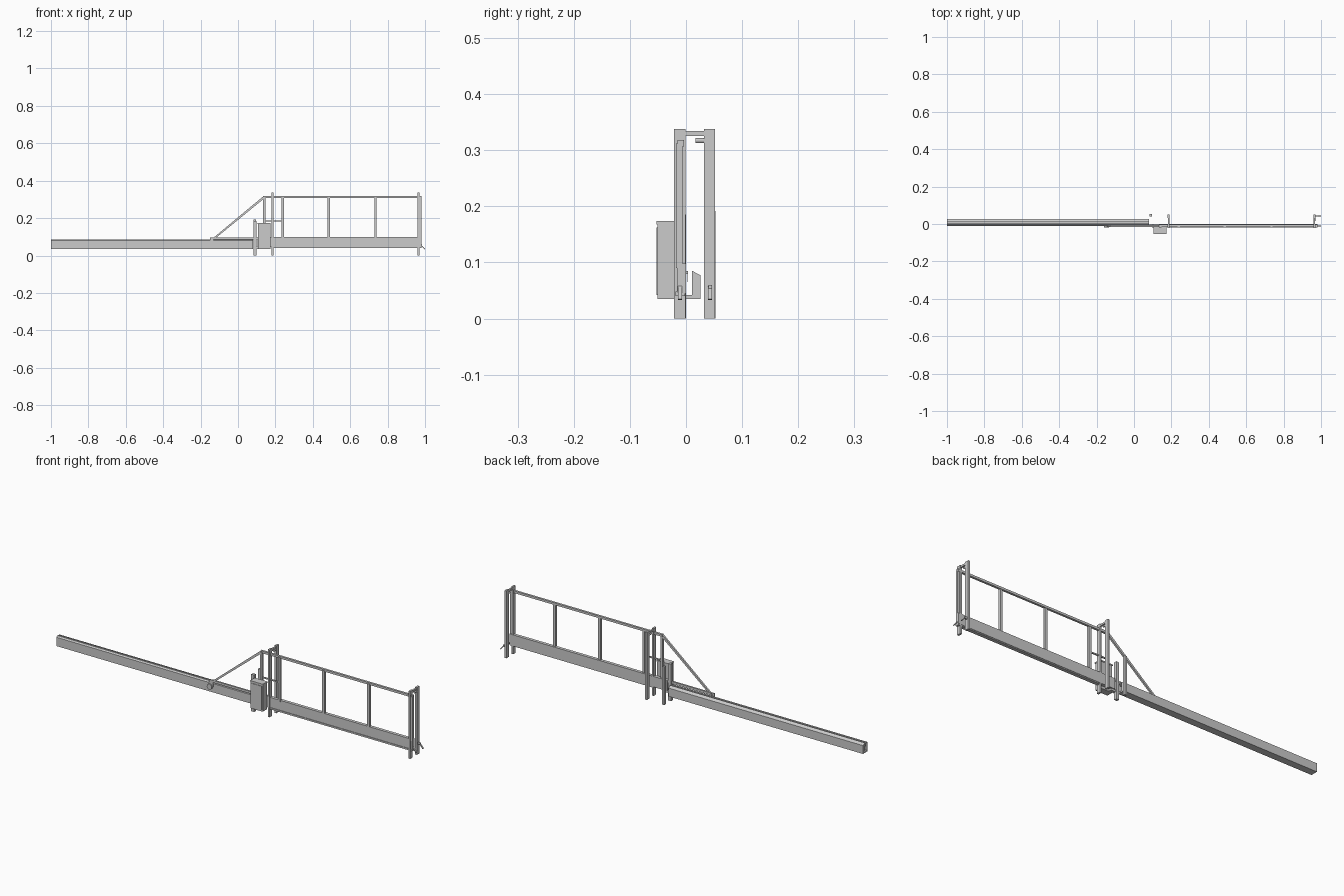
import bpy, bmesh, math
from mathutils import Vector

if "Cube" in bpy.data.objects:
    bpy.data.objects.remove(bpy.data.objects["Cube"])


def box(name, x0, x1, y0, y1, z0, z1):
    bm = bmesh.new()
    bmesh.ops.create_cube(bm, size=1)
    for v in bm.verts:
        v.co = Vector(((x0 + x1) / 2 + v.co.x * (x1 - x0),
                       (y0 + y1) / 2 + v.co.y * (y1 - y0),
                       (z0 + z1) / 2 + v.co.z * (z1 - z0)))
    return finish(name, bm)


def finish(name, bm):
    bmesh.ops.recalc_face_normals(bm, faces=bm.faces)
    me = bpy.data.meshes.new(name)
    bm.to_mesh(me)
    bm.free()
    ob = bpy.data.objects.new(name, me)
    bpy.context.collection.objects.link(ob)
    return ob


def extrude(name, pts, vec):
    bm = bmesh.new()
    face = bm.faces.new([bm.verts.new(p) for p in pts])
    ext = bmesh.ops.extrude_face_region(bm, geom=[face])
    bmesh.ops.translate(bm, vec=vec, verts=[g for g in ext["geom"] if isinstance(g, bmesh.types.BMVert)])
    return finish(name, bm)


def disc(name, x, z, r, y0, y1):
    pts = [(x + r * math.cos(a * math.pi / 8), y0, z + r * math.sin(a * math.pi / 8)) for a in range(16)]
    return extrude(name, pts, (0, y1 - y0, 0))


# Fixed channel track with thick rear wall, sloped top and front lip
profile = [(-.010, .035), (.026, .035), (.026, .077), (.011, .085), (.011, .042),
           (-.007, .042), (-.007, .079), (.003, .079), (.003, .065), (.004, .065),
           (.004, .085), (-.004, .085), (-.010, .079)]
extrude("channel_track", [(-1, y, z) for y, z in profile], (1.08, 0, 0))

# Sliding gate leaf
box("gate_bottom_rail", .105, .98, -.016, 0, .045, .098)
box("bottom_rail_flange", .185, .98, -.019, -.002, .040, .048)
box("gate_top_rail", .135, .98, -.015, -.004, .307, .318)
for i, x in enumerate((.14, .24, .485, .735, .974)):
    box(f"gate_upright_{i}", x - .0065, x + .0065, -.018, -.006, .09, .312)
box("gate_mid_bar", .14, .235, -.014, -.008, .182, .188)

# Tail frame and end roller
box("tail_rail", -.135, .11, -.014, -.005, .086, .097)
extrude("tail_brace", [(-.142, -.015, .086), (-.128, -.015, .086), (.145, -.015, .309), (.137, -.015, .318)],
        (0, .009, 0))
box("tail_bracket", -.150, -.130, -.014, -.010, .062, .097)
disc("tail_roller", -.147, .062, .014, -.018, -.010)

# Tall guide portals: two posts, cross bar and guide roller
for side, x in (("inner", .185), ("outer", .965)):
    for part, y in (("front", -.021), ("rear", .032)):
        box(f"{side}_{part}_post", x - .005, x + .005, y, y + .020, 0, .338)
    box(f"{side}_cross_bar", x - .004, x + .004, -.001, .033, .325, .334)
    disc(f"{side}_guide_roller", x, .317, .0045, .017, .033)

# Short posts beside the drive
box("short_front_post", .083, .099, -.014, 0, 0, .185)
box("short_rear_post", .084, .096, .040, .053, 0, .192)

# Catch ramps at the closing end
for part, y in (("front", -.014), ("rear", .039)):
    extrude(f"{part}_catch_ramp", [(.968, y, .058), (.980, y, .058), (1, y, .035), (.996, y, .033),
                                   (.978, y, .054), (.968, y, .054)], (0, .007, 0))
box("rear_catch_arm", .965, .984, .040, .046, .050, .060)

# Drive cabinet with lid and door
box("drive_cabinet", .106, .173, -.051, -.019, .035, .168)
box("cabinet_lid", .104, .175, -.053, -.017, .168, .174)
box("cabinet_door", .111, .168, -.053, -.050, .042, .162)
box("cabinet_bracket", .096, .125, -.018, -.004, .035, .048)
